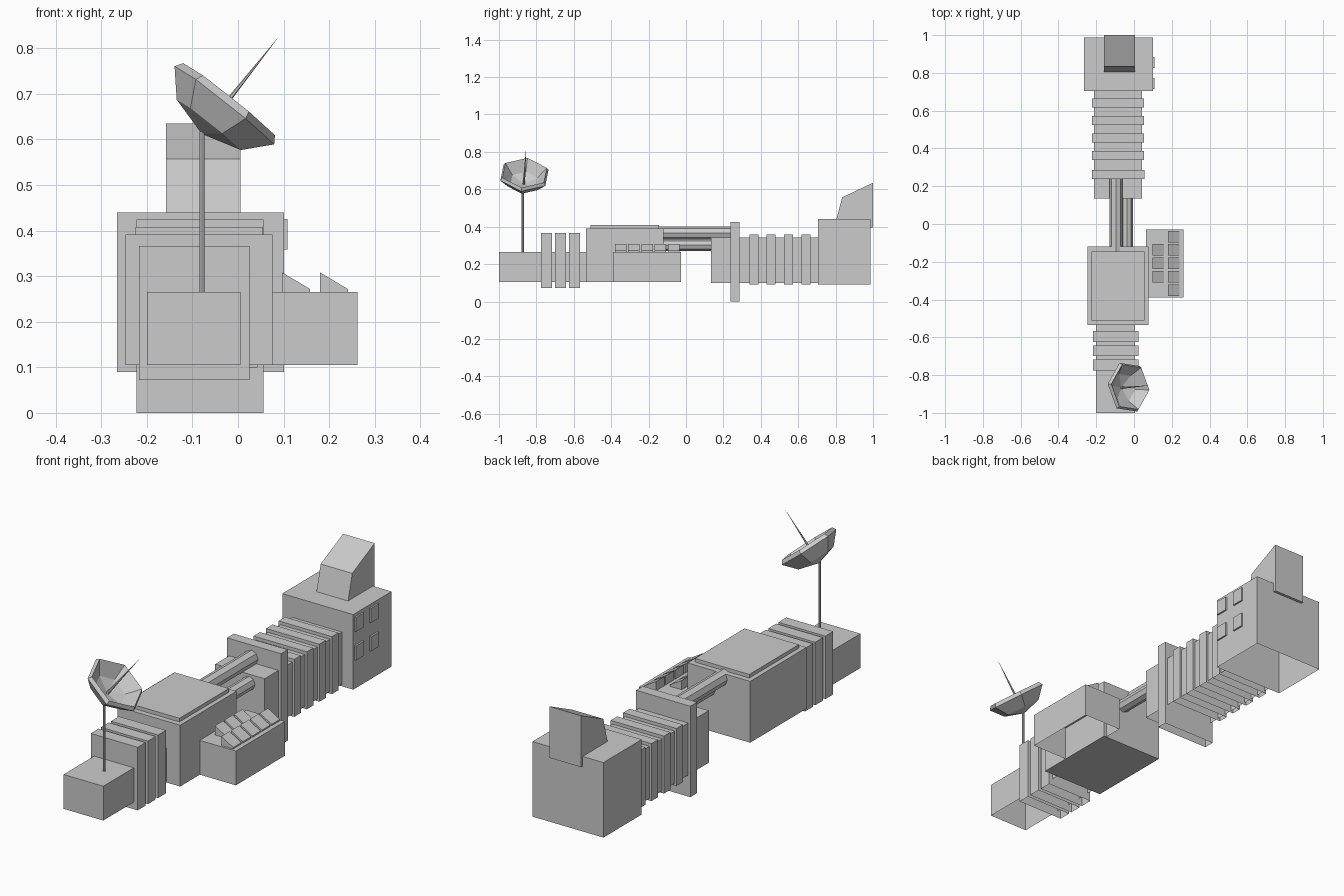
import bpy, bmesh, math
from mathutils import Vector

if "Cube" in bpy.data.objects:
    bpy.data.objects.remove(bpy.data.objects["Cube"])


def make(name, verts, faces):
    mesh = bpy.data.meshes.new(name)
    bm = bmesh.new()
    vs = [bm.verts.new(v) for v in verts]
    for f in faces:
        bm.faces.new([vs[i] for i in f])
    bmesh.ops.recalc_face_normals(bm, faces=bm.faces)
    bm.to_mesh(mesh)
    bm.free()
    ob = bpy.data.objects.new(name, mesh)
    bpy.context.collection.objects.link(ob)
    return ob


def box(name, x, y, z, open_bottom=True):
    """Box from (min, max) ranges, by default without an underside."""
    verts = [(a, b, c) for c in z for a, b in
             ((x[0], y[0]), (x[1], y[0]), (x[1], y[1]), (x[0], y[1]))]
    faces = [(4, 5, 6, 7)] + [(i, (i + 1) % 4, (i + 1) % 4 + 4, i + 4) for i in range(4)]
    if not open_bottom:
        faces.append((3, 2, 1, 0))
    return make(name, verts, faces)


def prism(name, side_a, side_b):
    """Solid between two matching outlines."""
    n = len(side_a)
    faces = [tuple(range(n)), tuple(range(2 * n - 1, n - 1, -1))]
    faces += [(i, (i + 1) % n, (i + 1) % n + n, i + n) for i in range(n)]
    return make(name, side_a + side_b, faces)


def rod(name, a, b, r1, r2, sides=8):
    """Straight rod or spike between two points."""
    a, b = Vector(a), Vector(b)
    bpy.ops.mesh.primitive_cone_add(vertices=sides, radius1=r1, radius2=r2,
                                    depth=(b - a).length, location=(a + b) / 2)
    ob = bpy.context.object
    ob.name = name
    ob.rotation_euler = (b - a).to_track_quat('Z', 'Y').to_euler()
    return ob


# Front section with three ribs
box("front_block", (-0.20, 0.005), (-1.0, -0.535), (0.105, 0.265))
for i in range(3):
    y = -0.775 + i * 0.075
    box(f"front_rib_{i}", (-0.217, 0.025), (y, y + 0.058), (0.072, 0.366))

# Main body with raised lid
box("main_body", (-0.247, 0.076), (-0.535, -0.12), (0.105, 0.391), open_bottom=False)
box("body_lid", (-0.225, 0.055), (-0.51, -0.145), (0.391, 0.408))

# Side pod with sloped keys: five in the outer row, three in the inner row
box("side_pod", (0.063, 0.262), (-0.39, -0.028), (0.105, 0.265))
for x, rows in ((0.097, (1, 2, 3)), (0.18, range(5))):
    for i in rows:
        y = -0.38 + i * 0.0708
        outline = [(x, 0.262), (x, 0.308), (x + 0.061, 0.272), (x + 0.061, 0.262)]
        prism("pod_key", [(px, y, pz) for px, pz in outline],
              [(px, y + 0.061, pz) for px, pz in outline])

# Connecting pipes
rod("upper_pipe", (-0.096, -0.145, 0.366), (-0.096, 0.24, 0.366), 0.034, 0.034)
rod("lower_pipe", (-0.037, -0.125, 0.302), (-0.037, 0.14, 0.302), 0.031, 0.031)

# Rear section with collar plate and four ribs
box("rear_core", (-0.212, 0.043), (0.135, 0.705), (0.10, 0.343))
box("collar_plate", (-0.223, 0.056), (0.237, 0.287), (0.0, 0.424))
for i in range(4):
    y = 0.339 + i * 0.0925
    box(f"rear_rib_{i}", (-0.222, 0.053), (y, y + 0.048), (0.09, 0.358))

# Tail block with four raised windows
box("tail_block", (-0.265, 0.101), (0.705, 0.987), (0.09, 0.44))
for y in (0.714, 0.826):
    for z in (0.225, 0.358):
        box("tail_window", (0.10, 0.109), (y, y + 0.059), (z, z + 0.067), open_bottom=False)

# Tower on the tail
tower = [(0.803, 0.435), (0.835, 0.557), (1.0, 0.635), (1.0, 0.395), (0.987, 0.395), (0.987, 0.435)]
prism("tail_tower", [(-0.158, y, z) for y, z in tower], [(0.005, y, z) for y, z in tower])

# Dish mast
rod("dish_mast", (-0.079, -0.873, 0.262), (-0.079, -0.873, 0.618), 0.006, 0.006)

# Six-sided dish: rings of (radius, height along axis), from outer tip to inner floor
axis = Vector((0.62, 0.05, 0.78)).normalized()
side = axis.cross(Vector((-0.78, 0, 0.62))).normalized() * -1
if side.y < 0:
    side = -side
slope = side.cross(axis).normalized()
if slope.x < 0:
    slope = -slope
centre = Vector((-0.03, -0.864, 0.675))
rings = [(0.09, -0.055), (0.14, 0.0), (0.129, 0.017), (0.078, -0.038)]
verts = []
for r, h in rings:
    for k in range(6):
        a = math.radians(-7 + 60 * k)
        verts.append(centre + axis * h + (slope * math.cos(a) + side * math.sin(a)) * r)
verts += [centre + axis * -0.08, centre + axis * -0.06]
faces = []
for k in range(6):
    n = (k + 1) % 6
    faces += [(24, n, k), (25, 18 + k, 18 + n)]
    for j in range(3):
        faces.append((6 * j + k, 6 * j + n, 6 * j + 6 + n, 6 * j + 6 + k))
make("dish", verts, faces)

# Dish feed spike
rod("dish_spike", centre + axis * -0.062, centre + axis * 0.195, 0.007, 0.0, 6)
